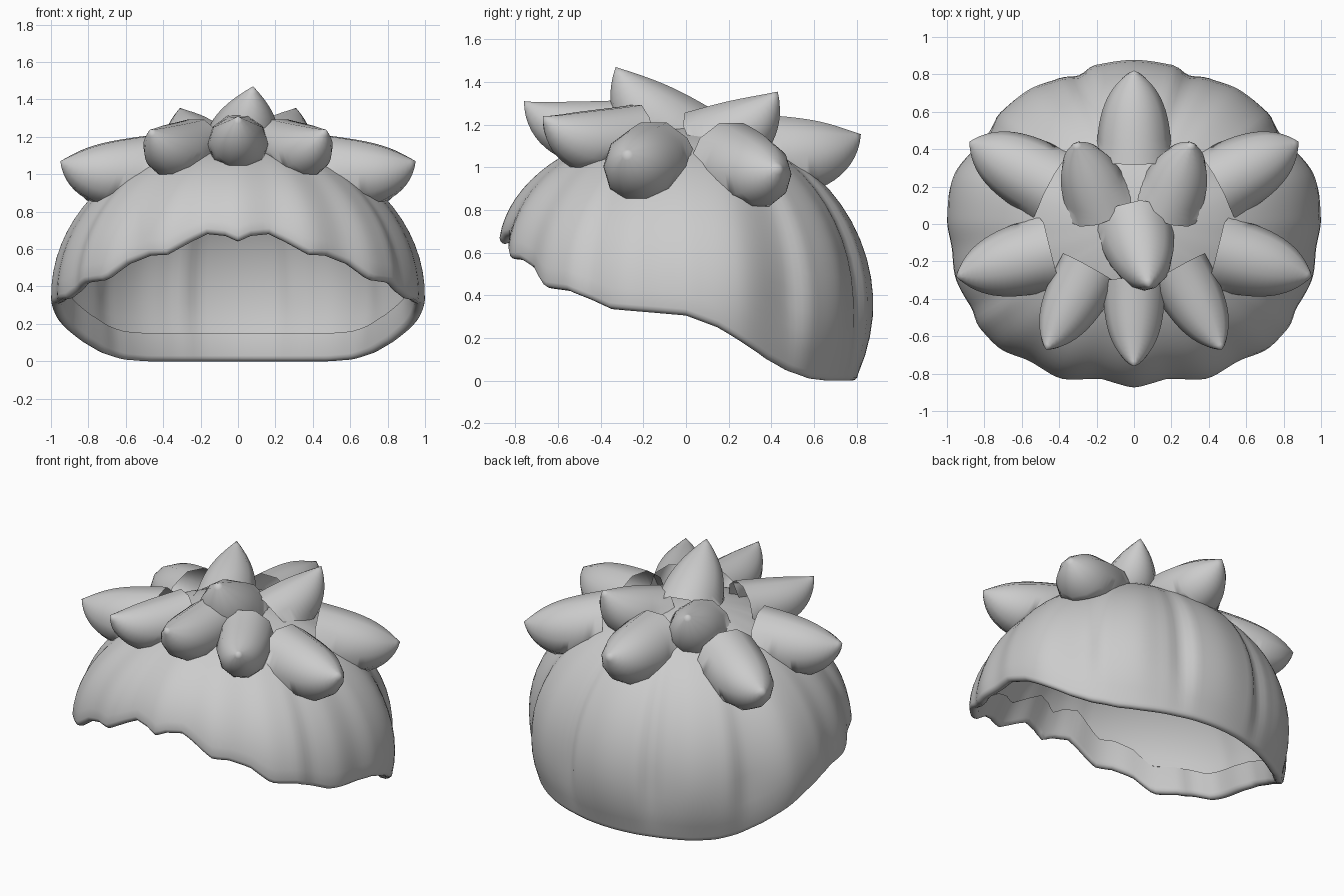
import bpy, bmesh, math
from mathutils import Vector

if "Cube" in bpy.data.objects:
    bpy.data.objects.remove(bpy.data.objects["Cube"], do_unlink=True)

grey = bpy.data.materials.new("plain grey")
grey.use_nodes = True
grey.diffuse_color = (0.6, 0.6, 0.6, 1)
grey.node_tree.nodes["Principled BSDF"].inputs["Base Color"].default_value = (0.6, 0.6, 0.6, 1)

DEPTH, TOP, WALL, ROLL, FOLD = 0.87, 1.2, 0.04, 0.03, 0.15

# angle from the front in degrees -> rim height, and -> rib swelling
RIM = [(0, .64), (4, .67), (10, .68), (15, .64), (22, .57), (28, .565), (36, .52), (43, .435),
       (52, .42), (66, .335), (90, .305), (100, .25), (110, .165), (118, .1), (127, .045),
       (137, .01), (147, 0), (180, 0)]
RIBS = [(0, 1.01), (11, .985), (23.5, 1.03), (33, 1.015), (44, 1.05), (52, 1.045), (60, 1.01),
        (69, 1.012), (82, .985), (92, 1), (106, 1.01), (125, .95), (134, .99), (146, 1),
        (156, .98), (162, .955), (168, 1), (180, 1.01)]


def sample(table, angle, smooth=False):
    d = abs(math.degrees(angle))
    for (a, u), (b, v) in zip(table, table[1:]):
        if d <= b:
            f = (d - a) / (b - a)
            if smooth:
                f = f * f * (3 - 2 * f)
            return u + (v - u) * f
    return table[-1][1]


def belt(angle):
    """Height at which the dome is widest."""
    return .35 + .26 * max(0, math.cos(angle)) ** 3


def rib_weight(t):
    """Ribs fade towards the crown and towards the low back rim."""
    below = max(0, t - math.pi / 2) / .43
    return math.sin(t) * (1 - min(1, below))


def build(name, bm, sharp=40):
    bmesh.ops.recalc_face_normals(bm, faces=bm.faces)
    mesh = bpy.data.meshes.new(name)
    bm.to_mesh(mesh)
    bm.free()
    ob = bpy.data.objects.new(name, mesh)
    bpy.context.collection.objects.link(ob)
    mesh.materials.append(grey)
    bpy.ops.object.select_all(action='DESELECT')
    ob.select_set(True)
    bpy.context.view_layer.objects.active = ob
    bpy.ops.object.shade_smooth_by_angle(angle=math.radians(sharp))


def bridge(bm, rings):
    for r, s in zip(rings, rings[1:]):
        n = len(r)
        for i in range(n):
            bm.faces.new((r[i], r[(i + 1) % n], s[(i + 1) % n], s[i]))


def fan(bm, ring, tip):
    for i in range(len(ring)):
        bm.faces.new((ring[i], ring[(i + 1) % len(ring)], tip))


# Ribbed dome with a rolled rim, a folded hem and a thin lining
def dome(cols=180, rows=18):
    bm = bmesh.new()
    columns = []
    for i in range(cols):
        a = math.tau * i / cols
        a = a - math.tau if a > math.pi else a
        zc, zr, swell = belt(a), sample(RIM, a), sample(RIBS, a, True)

        def wall(inset, lift, ribs):
            height = TOP - inset - zc
            end = math.acos((zr + lift - zc) / height)
            pts = []
            for j in range(1, rows + 1):
                t = end * j / rows
                r = (1 - inset) * math.sin(t) * (1 + ribs * rib_weight(t))
                pts.append((r, zc + height * math.cos(t)))
            return pts
        outer = wall(0, ROLL, swell - 1)
        hem = wall(2 * WALL, FOLD, swell - 1)[-1]
        lining = wall(WALL, FOLD, min(0, swell - 1) * .6)
        mid = outer[-1][0] - ROLL
        lip = [(mid + ROLL * math.cos(math.pi * k / 6), zr + ROLL * (1 - math.sin(math.pi * k / 6)))
               for k in range(1, 7)]
        columns.append([bm.verts.new((r * math.sin(a), -DEPTH * r * math.cos(a), z))
                        for r, z in outer + lip + [hem] + lining[::-1]])
    rings = [list(r) for r in zip(*columns)]
    bridge(bm, rings)
    fan(bm, rings[0], bm.verts.new((0, 0, TOP)))
    fan(bm, rings[-1], bm.verts.new((0, 0, TOP - WALL)))
    build("ribbed_dome", bm)


def keep_in_wall(p):
    """Move a point from the hollow into the thickness of the dome."""
    a = math.atan2(p.x, -p.y / DEPTH)
    zc = belt(a)
    f = math.hypot(p.x, p.y / DEPTH, (p.z - zc) / (TOP - zc))
    if p.z < zc or f >= .98:
        return p
    k = .98 / max(f, .01)
    return Vector((p.x * k, p.y * k, zc + (p.z - zc) * k))


# Plump pointed spike whose tip hooks upwards
def spike(name, base, tip, radius, sag, sides=10, rows=16):
    base, tip = Vector(base), Vector(tip)
    ctrl = base.lerp(tip, .75) - Vector((0, 0, sag))
    bm = bmesh.new()
    rings = []
    for j in range(rows):
        t = j / rows
        c = base * (1 - t) ** 2 + ctrl * 2 * t * (1 - t) + tip * t * t
        along = ((ctrl - base) * (1 - t) + (tip - ctrl) * t).normalized()
        along = (along + (tip - base).normalized()).normalized()
        u = along.cross(Vector((0, 0, 1))).normalized()
        v = u.cross(along)
        r = radius * (1 - t ** 2.3)
        rings.append([bm.verts.new(keep_in_wall(c + r * (
            u * math.cos(math.tau * i / sides) + v * math.sin(math.tau * i / sides))))
            for i in range(sides)])
    bridge(bm, rings)
    fan(bm, rings[-1], bm.verts.new(tip))
    build(name, bm, 60)


dome()

# Spikes on the centre line
spike("crown_spike", (0, .0, 1.12), (.08, -.33, 1.47), .2, .12)
spike("front_spike", (0, -.31, 1.16), (0, -.76, 1.31), .165, .13)
spike("back_spike", (0, .33, 1.06), (0, .82, 1.155), .2, .1)

# Mirrored spikes
for side, s in (("left", 1), ("right", -1)):
    for name, b, t, r, sag in (
            ("front_corner_spike", (.23, -.24, 1.13), (.47, -.67, 1.24), .17, .13),
            ("front_side_spike", (.44, -.15, 1.02), (.95, -.28, 1.07), .2, .09),
            ("back_side_spike", (.43, .2, 1.02), (.88, .44, 1.0), .2, .08),
            ("upper_back_spike", (.17, .08, 1.1), (.31, .43, 1.355), .18, .12)):
        spike(side + "_" + name, (s * b[0], b[1], b[2]), (s * t[0], t[1], t[2]), r, sag)
